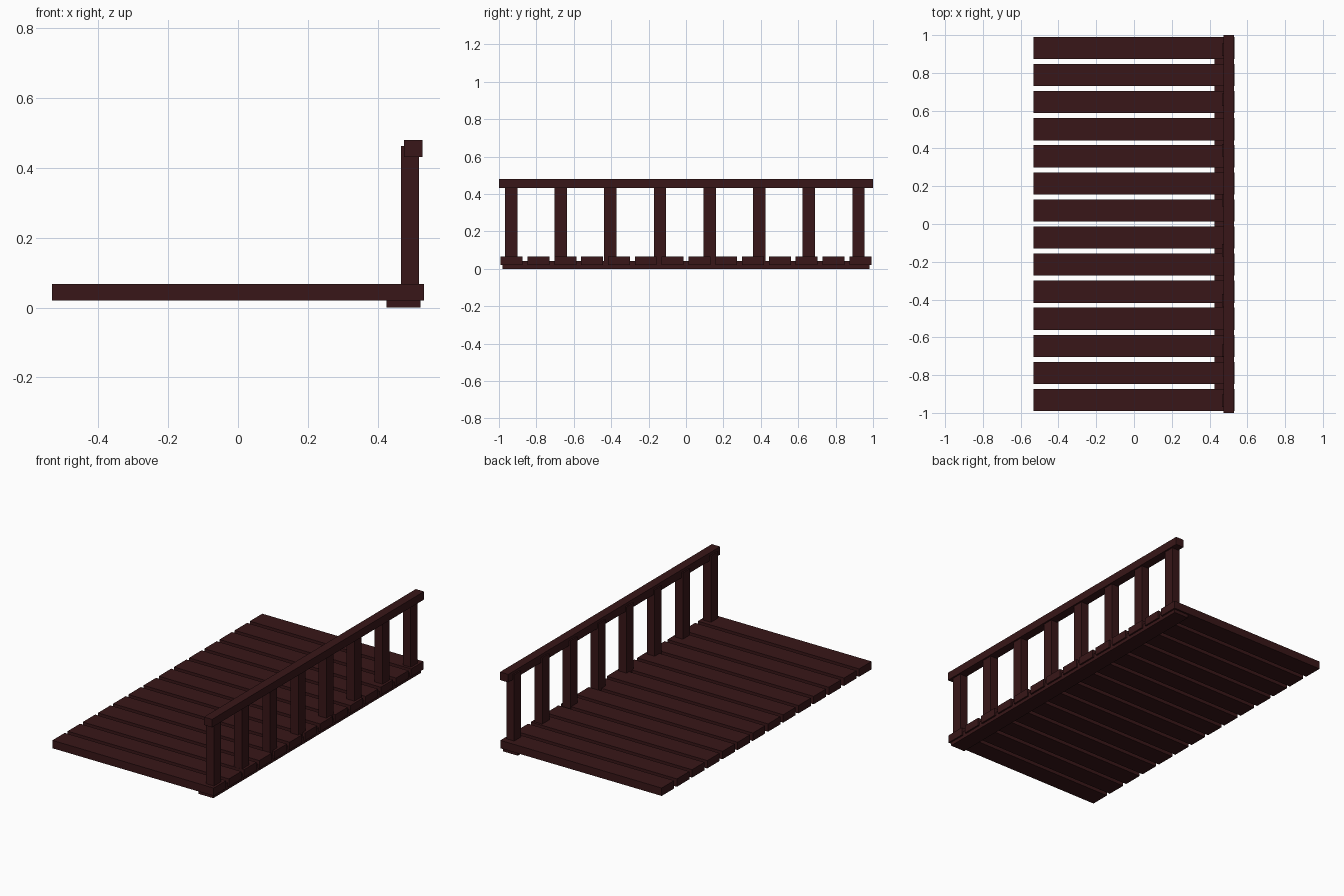
import bpy

if "Cube" in bpy.data.objects:
    bpy.data.objects.remove(bpy.data.objects["Cube"])

wood = bpy.data.materials.new("dark_wood")
wood.diffuse_color = (0.04, 0.008, 0.009, 1)
wood.use_nodes = True
wood.node_tree.nodes["Principled BSDF"].inputs["Base Color"].default_value = wood.diffuse_color


def box(name, x, y, z):
    """Box from (min, max) ranges on each axis."""
    bpy.ops.mesh.primitive_cube_add(size=1, location=[(r[0] + r[1]) / 2 for r in (x, y, z)])
    ob = bpy.context.object
    ob.name = name
    ob.scale = [r[1] - r[0] for r in (x, y, z)]
    bpy.ops.object.transform_apply(location=False, rotation=False, scale=True)
    ob.data.materials.append(wood)
    return ob


# deck planks
PLANKS, HALF = 14, 0.0585
for i in range(PLANKS):
    y = -0.932 + i * 1.864 / (PLANKS - 1)
    box(f"deck_plank_{i + 1}", (-0.533, 0.533), (y - HALF, y + HALF), (0.02, 0.067))

# beam under the planks on the railing side
box("base_beam", (0.426, 0.523), (-0.98, 0.98), (0.0, 0.043))

# railing posts
POSTS = 8
for i in range(POSTS):
    y = -0.935 + i * 1.857 / (POSTS - 1)
    box(f"railing_post_{i + 1}", (0.467, 0.519), (y - 0.033, y + 0.033), (0.04, 0.463))

# handrail
box("handrail", (0.475, 0.529), (-1.0, 1.0), (0.432, 0.48))
